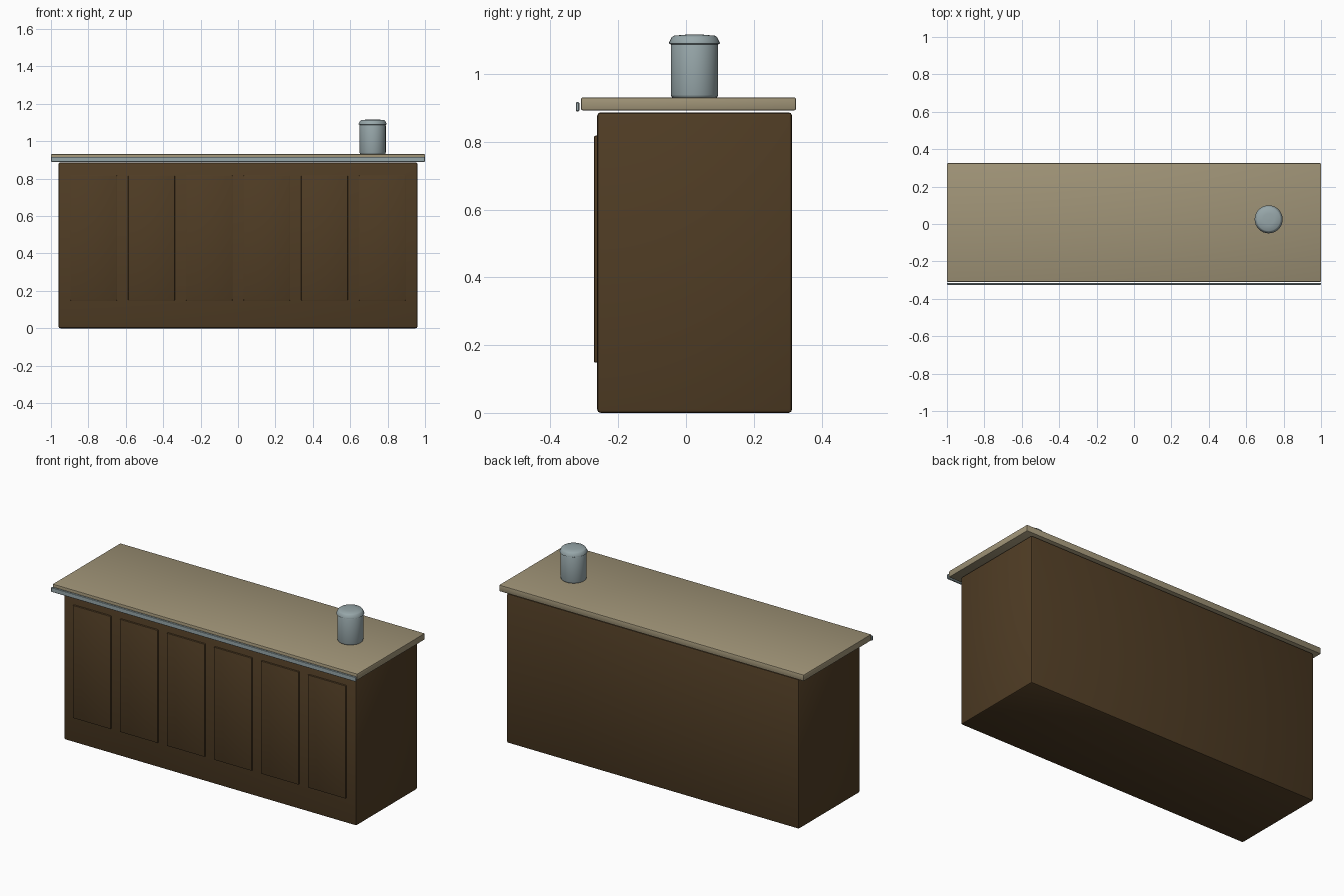
import bpy, bmesh, math

if "Cube" in bpy.data.objects:
    bpy.data.objects.remove(bpy.data.objects["Cube"])


def material(name, rgb):
    m = bpy.data.materials.new(name)
    m.diffuse_color = (*rgb, 1.0)
    m.use_nodes = True
    m.node_tree.nodes["Principled BSDF"].inputs["Base Color"].default_value = m.diffuse_color
    return m


WOOD = material("dark_wood", (0.08, 0.046, 0.018))
STONE = material("beige_worktop", (0.35, 0.295, 0.185))
METAL = material("blue_grey_metal", (0.31, 0.385, 0.40))


def finish(name, bm, mat):
    bmesh.ops.recalc_face_normals(bm, faces=bm.faces)
    mesh = bpy.data.meshes.new(name)
    bm.to_mesh(mesh)
    bm.free()
    mesh.materials.append(mat)
    ob = bpy.data.objects.new(name, mesh)
    bpy.context.collection.objects.link(ob)
    bpy.ops.object.select_all(action='DESELECT')
    ob.select_set(True)
    bpy.context.view_layer.objects.active = ob
    bpy.ops.object.shade_smooth_by_angle(angle=math.radians(35))
    return ob


def box(name, lo, hi, bevel, mat, segments=2):
    bm = bmesh.new()
    bmesh.ops.create_cube(bm, size=1)
    for v in bm.verts:
        for i in range(3):
            v.co[i] = (lo[i] + hi[i]) / 2 + v.co[i] * (hi[i] - lo[i])
    bmesh.ops.bevel(bm, geom=bm.edges[:], offset=bevel, segments=segments,
                    profile=0.5, affect='EDGES')
    return finish(name, bm, mat)


def lathe(name, profile, centre, mat, sides=32):
    # Spin (radius, height) points round a vertical axis
    bm = bmesh.new()
    rings = []
    for r, z in profile:
        rings.append([bm.verts.new((centre[0] + r * math.cos(2 * math.pi * k / sides),
                                    centre[1] + r * math.sin(2 * math.pi * k / sides), z))
                      for k in range(sides)])
    for a, b in zip(rings, rings[1:]):
        for k in range(sides):
            n = (k + 1) % sides
            bm.faces.new((a[k], a[n], b[n], b[k]))
    bm.faces.new(rings[0])
    bm.faces.new(rings[-1])
    return finish(name, bm, mat)


# Counter body
box("counter_body", (-0.96, -0.262, 0.0), (0.96, 0.313, 0.887), 0.01, WOOD)

# Six raised panels along the front
for i in range(6):
    x = (i - 2.5) * 0.3085
    box(f"front_panel_{i + 1}", (x - 0.125, -0.272, 0.148), (x + 0.125, -0.252, 0.818),
        0.005, WOOD)

# Worktop, floating just above the body
box("worktop", (-1.0, -0.31, 0.893), (1.0, 0.325, 0.931), 0.005, STONE)

# Metal trim strip just ahead of the worktop
box("trim_strip", (-1.0, -0.325, 0.89), (1.0, -0.315, 0.917), 0.002, METAL, 1)

# Canister with a flared lid
CENTRE = (0.72, 0.025)
lathe("canister", [(0.064, 0.930), (0.068, 0.933), (0.070, 0.939), (0.070, 1.084),
                   (0.068, 1.089), (0.064, 1.091)], CENTRE, METAL)
lathe("canister_lid", [(0.071, 1.088), (0.075, 1.090), (0.075, 1.093), (0.067, 1.109),
                       (0.062, 1.113), (0.030, 1.116), (0.005, 1.117)], CENTRE, METAL)
